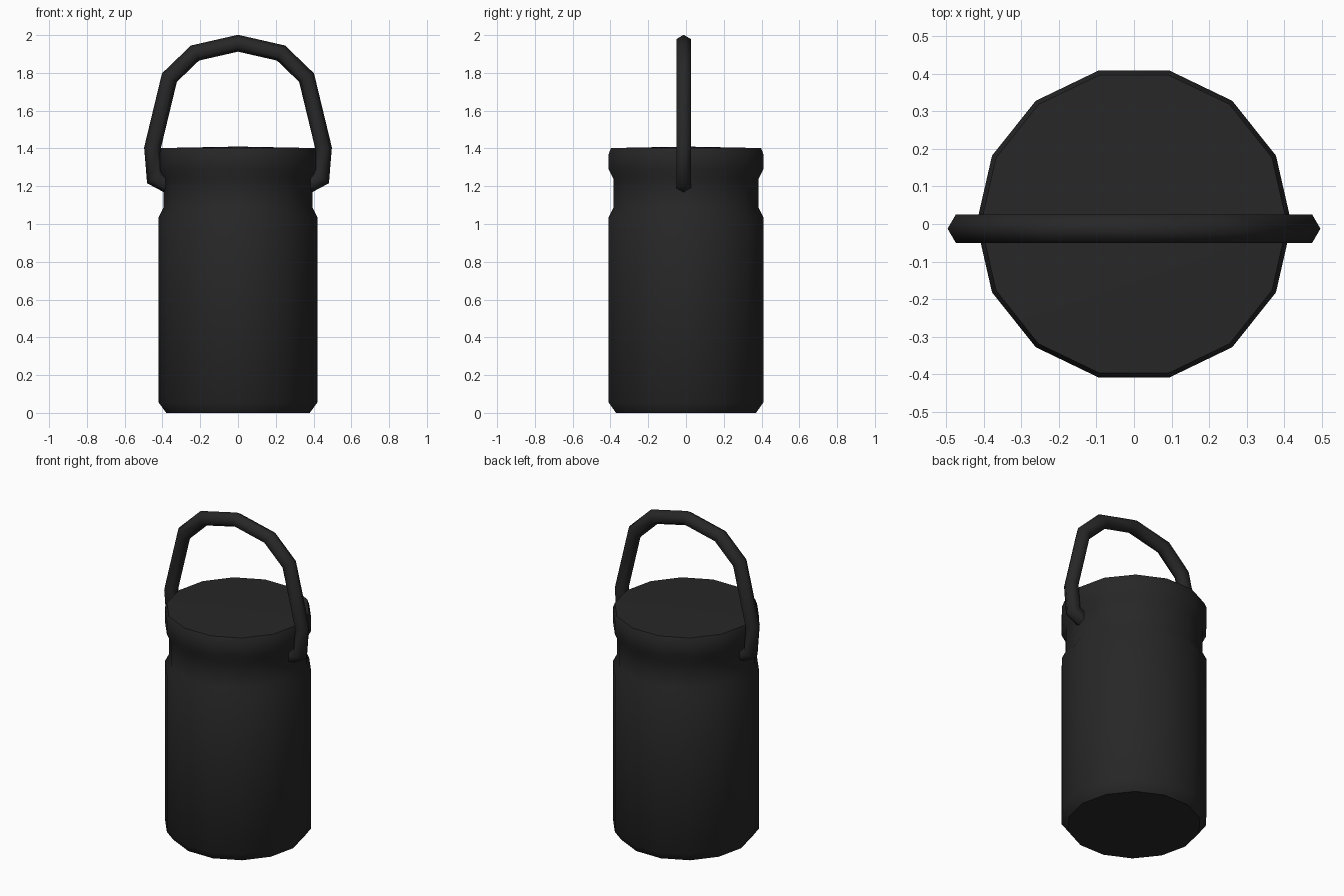
import bpy, bmesh, math
from mathutils import Vector

if "Cube" in bpy.data.objects:
    bpy.data.objects.remove(bpy.data.objects["Cube"])

black = bpy.data.materials.new("dark_finish")
black.diffuse_color = (0.02, 0.02, 0.02, 1)
black.use_nodes = True
black.node_tree.nodes["Principled BSDF"].inputs["Base Color"].default_value = black.diffuse_color


def skin(bm, rings, sides):
    """Bridge consecutive vertex rings with quads."""
    for a, b in zip(rings, rings[1:]):
        for i in range(sides):
            j = (i + 1) % sides
            bm.faces.new((a[i], a[j], b[j], b[i]))


def finish(bm, name, angle):
    bmesh.ops.recalc_face_normals(bm, faces=bm.faces[:])
    mesh = bpy.data.meshes.new(name)
    bm.to_mesh(mesh)
    bm.free()
    mesh.materials.append(black)
    obj = bpy.data.objects.new(name, mesh)
    bpy.context.collection.objects.link(obj)
    bpy.ops.object.select_all(action='DESELECT')
    obj.select_set(True)
    bpy.context.view_layer.objects.active = obj
    bpy.ops.object.shade_smooth_by_angle(angle=math.radians(angle))
    return obj


# Canister: 14-sided turned profile (radius, height) with a neck groove and lid rim
SIDES = 14
profile = [(0.38, 0), (0.42, 0.055), (0.42, 1.035), (0.395, 1.085),
           (0.395, 1.24), (0.42, 1.29), (0.42, 1.37), (0.408, 1.402)]
bm = bmesh.new()
rings = []
for r, z in profile:
    rings.append([bm.verts.new((r * math.cos(math.tau * i / SIDES),
                                r * math.sin(math.tau * i / SIDES), z))
                  for i in range(SIDES)])
skin(bm, rings, SIDES)
bm.faces.new(rings[0])
# slightly crowned lid
crown = bm.verts.new((0, 0, 1.41))
for i in range(SIDES):
    bm.faces.new((rings[-1][i], rings[-1][(i + 1) % SIDES], crown))
finish(bm, "canister_body", 50)

# Carry handle: hexagonal tube swept along a mirrored arch with mitred joints
half = [(0.365, 1.203), (0.44, 1.243), (0.453, 1.402), (0.363, 1.775), (0.228, 1.905)]
path = [Vector(p) for p in half + [(0, 1.957)] + [(-x, z) for x, z in reversed(half)]]
R, HEX, Y0 = 0.0435, 6, -0.0125
bm = bmesh.new()
rings = []
for k, p in enumerate(path):
    d_in = (p - path[max(k - 1, 0)]) if k else path[1] - p
    d_out = (path[k + 1] - p) if k < len(path) - 1 else d_in
    d_in, d_out = d_in.normalized(), d_out.normalized()
    t = (d_in + d_out).normalized()
    n = Vector((t.y, -t.x)) / t.dot(d_in)
    ring = []
    for i in range(HEX):
        a = math.tau * i / HEX
        q = p + n * (R * math.cos(a))
        ring.append(bm.verts.new((q.x, Y0 + R * math.sin(a), q.y)))
    rings.append(ring)
skin(bm, rings, HEX)
bm.faces.new(rings[0])
bm.faces.new(rings[-1])
finish(bm, "carry_handle", 65)
